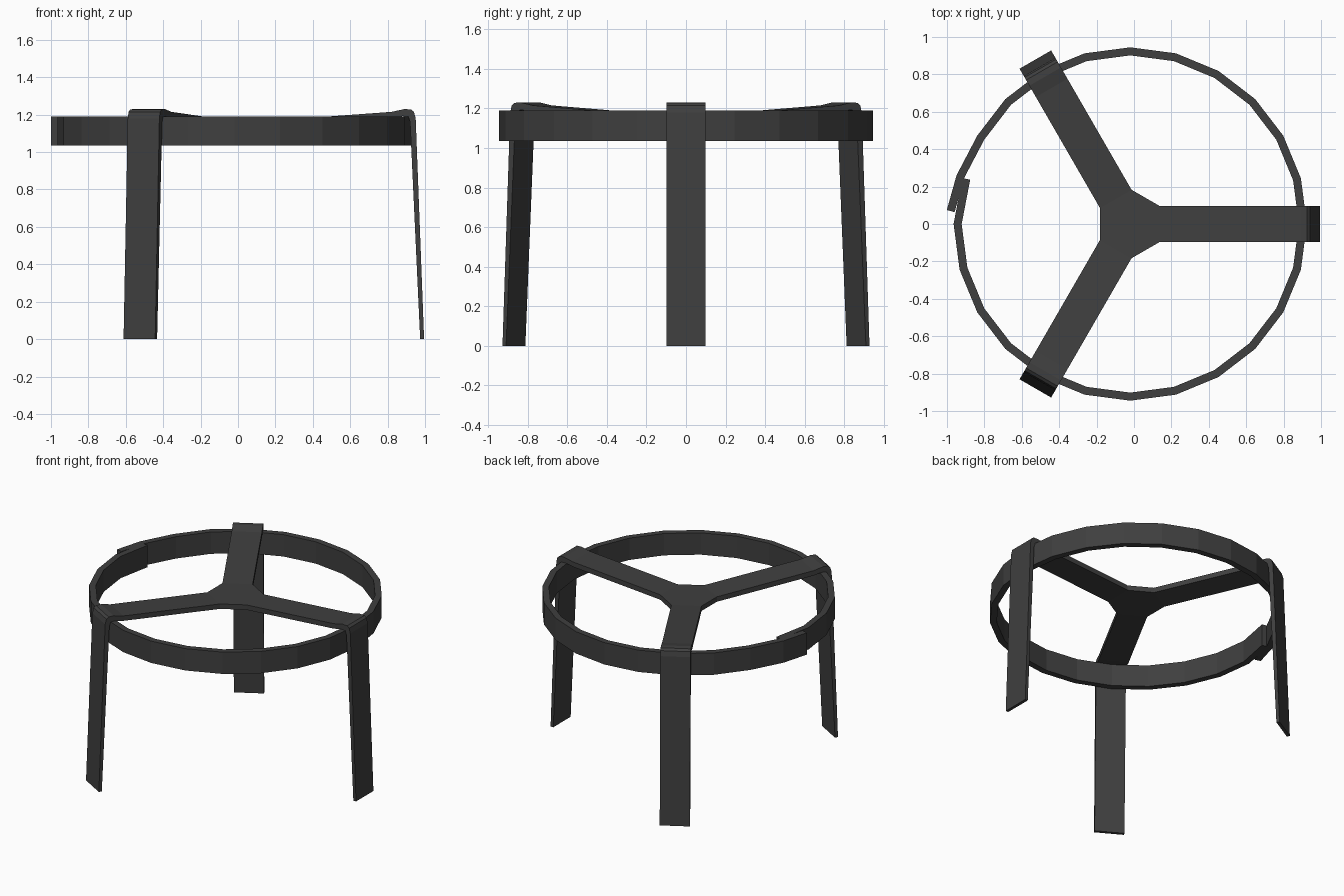
import bpy, bmesh, math

if "Cube" in bpy.data.objects:
    bpy.data.objects.remove(bpy.data.objects["Cube"])

CX = -0.02  # common axis of frame and ring

mat = bpy.data.materials.new("dark grey iron")
mat.diffuse_color = (0.05, 0.05, 0.05, 1)
mat.use_nodes = True
mat.node_tree.nodes["Principled BSDF"].inputs["Base Color"].default_value = mat.diffuse_color


def finish(name, bm):
    bmesh.ops.recalc_face_normals(bm, faces=bm.faces)
    me = bpy.data.meshes.new(name)
    bm.to_mesh(me)
    bm.free()
    me.materials.append(mat)
    ob = bpy.data.objects.new(name, me)
    bpy.context.collection.objects.link(ob)
    return ob


def sweep(bm, sections):
    """Skin four-point sections, capping the last one."""
    for a, b in zip(sections, sections[1:]):
        for i in range(4):
            j = (i + 1) % 4
            bm.faces.new((a[i], a[j], b[j], b[i]))
    bm.faces.new(sections[-1])


# Three-legged frame: (radius, z) of upper/outer side and lower/inner side
upper = [(0.155, 1.165), (0.84, 1.215), (0.91, 1.23), (0.945, 1.228),
         (0.961, 1.215), (0.97, 1.18), (1.015, 0)]
lower = [(0.155, 1.13), (0.84, 1.18), (0.90, 1.192), (0.922, 1.19),
         (0.933, 1.182), (0.94, 1.16), (0.994, 0)]
HALF = 0.0975
bm = bmesh.new()
hub = []
for k in range(3):
    a = math.radians(120 * k)
    c, s = math.cos(a), math.sin(a)

    def vert(r, w, z):
        return bm.verts.new((CX + r * c - w * s, r * s + w * c, z))

    secs = [[vert(u[0], -HALF, u[1]), vert(u[0], HALF, u[1]),
             vert(l[0], HALF, l[1]), vert(l[0], -HALF, l[1])]
            for u, l in zip(upper, lower)]
    sweep(bm, secs)
    hub.append(secs[0])
# Hexagonal hub joining the arms
bm.faces.new([v for h in hub for v in h[:2]])
bm.faces.new([v for h in hub for v in (h[3], h[2])])
for k in range(3):
    h, n = hub[k], hub[(k + 1) % 3]
    bm.faces.new((h[1], n[0], n[3], h[2]))
finish("three_legged_frame", bm)

# Flat band bent into a ring whose ends overlap on the left
R, T = 0.923, 0.0215
Z0, Z1 = 1.035, 1.19
path = [(-0.897, 0.241)]
for i in range(23):
    a = math.radians(180 + 15 * i)
    path.append((CX + R * math.cos(a), R * math.sin(a)))
path += [(-0.929, 0.252), (-0.98, 0.069)]
bm = bmesh.new()
secs = []
for i, (x, y) in enumerate(path):
    x0, y0 = path[max(i - 1, 0)]
    x1, y1 = path[min(i + 1, len(path) - 1)]
    d = math.hypot(x1 - x0, y1 - y0)
    nx, ny = (y1 - y0) / d * T, -(x1 - x0) / d * T
    secs.append([bm.verts.new(p) for p in (
        (x + nx, y + ny, Z0), (x + nx, y + ny, Z1),
        (x - nx, y - ny, Z1), (x - nx, y - ny, Z0))])
sweep(bm, secs)
bm.faces.new(secs[0])
finish("overlapping_ring_band", bm)
